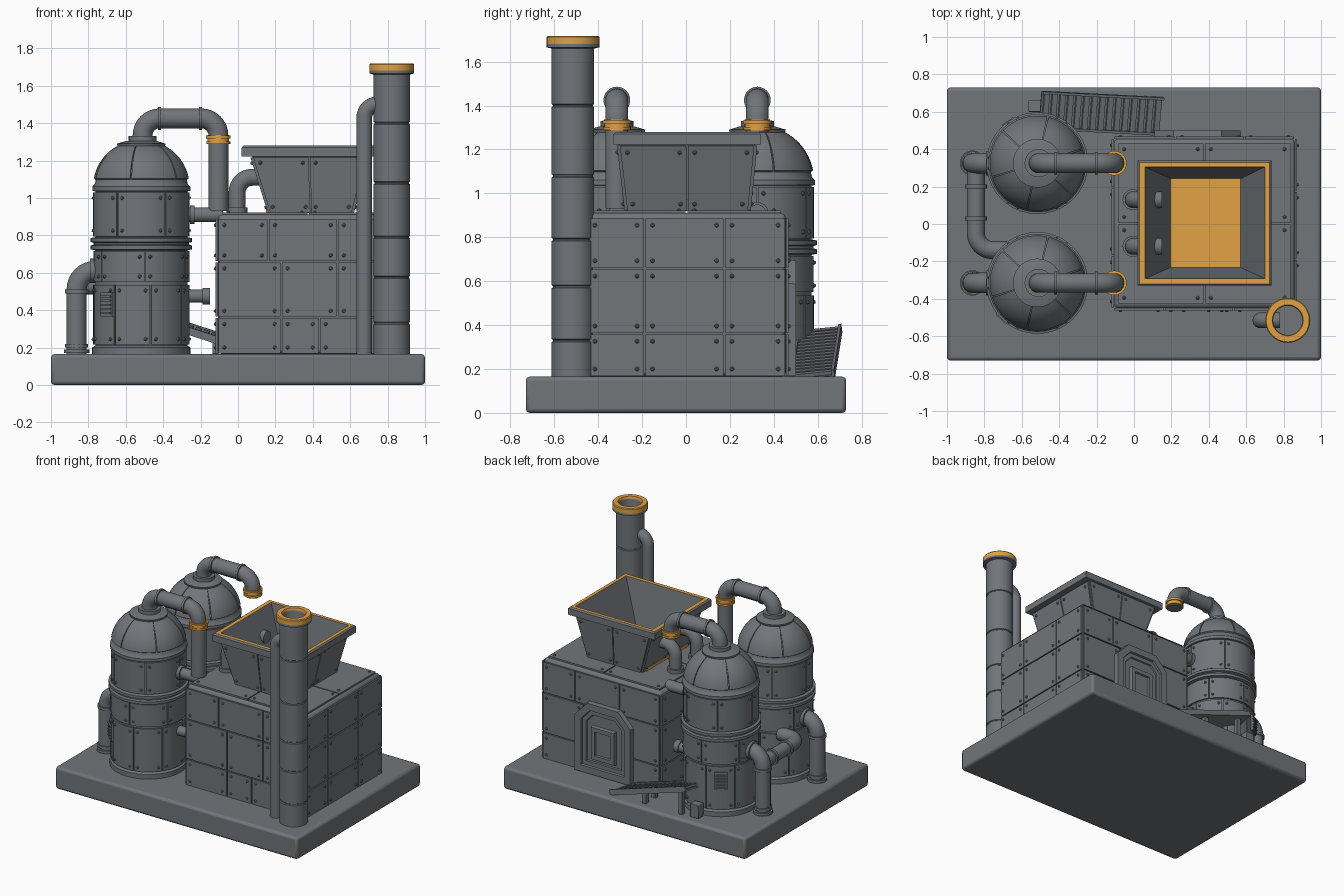
import bpy, bmesh, math
from mathutils import Vector as V, Matrix

if "Cube" in bpy.data.objects:
    bpy.data.objects.remove(bpy.data.objects["Cube"], do_unlink=True)


def material(name, rgb):
    m = bpy.data.materials.new(name)
    m.use_nodes = True
    m.diffuse_color = (*rgb, 1)
    m.node_tree.nodes["Principled BSDF"].inputs["Base Color"].default_value = (*rgb, 1)
    return m


GREY = material("steel_grey", (0.165, 0.18, 0.195))
ORANGE = material("warm_orange", (0.75, 0.36, 0.06))


def finish(name, bm, mats=(GREY,), bevel=0, recalc=True):
    bmesh.ops.remove_doubles(bm, verts=bm.verts, dist=1e-5)
    if recalc:
        bmesh.ops.recalc_face_normals(bm, faces=bm.faces)
    me = bpy.data.meshes.new(name)
    bm.to_mesh(me)
    bm.free()
    for m in mats:
        me.materials.append(m)
    me.shade_smooth()
    me.set_sharp_from_angle(angle=math.radians(35))
    ob = bpy.data.objects.new(name, me)
    bpy.context.collection.objects.link(ob)
    if bevel:
        mod = ob.modifiers.new("edge", "BEVEL")
        mod.width, mod.segments = bevel, 2
    return ob


def box(bm, centre, size):
    bmesh.ops.create_cube(bm, size=1, matrix=Matrix.Translation(centre) @ Matrix.Diagonal((*size, 1)))


def disc(bm, centre, axis, r, h):
    rot = V(axis).to_track_quat("Z", "Y").to_matrix().to_4x4()
    bmesh.ops.create_cone(bm, cap_ends=True, segments=24, radius1=r, radius2=r, depth=h,
                          matrix=Matrix.Translation(centre) @ rot)


def rivet(bm, p):
    bmesh.ops.create_icosphere(bm, subdivisions=1, radius=0.011, matrix=Matrix.Translation(p))


def lathe(bm, profile, cx, cy, start=0, sweep=math.tau, steps=40, closed=False):
    full = sweep > 6.28
    cols = []
    for i in range(steps if full else steps + 1):
        a = start + sweep * i / steps
        cols.append([bm.verts.new((cx + r * math.cos(a), cy + r * math.sin(a), z)) for r, z in profile])
    n = len(profile)
    for i in range(steps):
        p, q = cols[i], cols[(i + 1) % len(cols)]
        for j in range(n if closed else n - 1):
            k = (j + 1) % n
            bm.faces.new((p[j], q[j], q[k], p[k]))
    if not full:
        bm.faces.new(cols[0])
        bm.faces.new(cols[-1][::-1])


def pipe(name, pts, r, bend=0.09):
    """Round pipe through the points, with a filleted elbow at each corner."""
    pts = [V(p) for p in pts]
    path = [pts[0]]
    for a, b, c in zip(pts, pts[1:], pts[2:]):
        p, q = b + (a - b).normalized() * bend, b + (c - b).normalized() * bend
        o = p + q - b
        for i in range(9):
            t = i / 8 * math.pi / 2
            path.append(o + (p - o) * math.cos(t) + (q - o) * math.sin(t))
    path.append(pts[-1])
    cu = bpy.data.curves.new(name, "CURVE")
    cu.dimensions, cu.bevel_depth, cu.bevel_resolution, cu.use_fill_caps = "3D", r, 5, True
    sp = cu.splines.new("POLY")
    sp.points.add(len(path) - 1)
    for s, p in zip(sp.points, path):
        s.co = (*p, 1)
    tmp = bpy.data.objects.new(name + "_path", cu)
    bpy.context.collection.objects.link(tmp)
    me = bpy.data.meshes.new_from_object(tmp.evaluated_get(bpy.context.evaluated_depsgraph_get()))
    bpy.data.objects.remove(tmp, do_unlink=True)
    bm = bmesh.new()
    bm.from_mesh(me)
    me.materials.clear()
    return finish(name, bm)


def plates(bm, quad, rows, thick=0.012, gap=0.004, inset=0.035):
    """Riveted plates over a quad; each row is (v0, v1, inner cuts along u)."""
    a, b, c, d = [V(p) for p in quad]
    n = (b - a).cross(d - a).normalized()
    lu, lv = (c - d).length, (d - a).length

    def at(u, v):
        return a.lerp(b, u).lerp(d.lerp(c, u), v)

    def corners(u0, u1, v0, v1, g):
        x, y = g / lu, g / lv
        return [at(u0 + x, v0 + y), at(u1 - x, v0 + y), at(u1 - x, v1 - y), at(u0 + x, v1 - y)]

    for v0, v1, cuts in rows:
        us = [0, *cuts, 1]
        for u0, u1 in zip(us, us[1:]):
            ring = corners(u0, u1, v0, v1, gap)
            lo = [bm.verts.new(p) for p in ring]
            hi = [bm.verts.new(p + n * thick) for p in ring]
            bm.faces.new(hi)
            for i in range(4):
                j = (i + 1) % 4
                bm.faces.new((lo[i], lo[j], hi[j], hi[i]))
            for p in corners(u0, u1, v0, v1, inset):
                rivet(bm, p + n * thick)


# Base slab
bm = bmesh.new()
box(bm, (0, 0, 0.0825), (2, 1.46, 0.165))
finish("base", bm, bevel=0.018)

# Furnace housing and its riveted plating
X0, X1, Y0, Y1, Z0, Z1 = -0.108, 0.86, -0.45, 0.455, 0.165, 0.91
bm = bmesh.new()
box(bm, ((X0 + X1) / 2, (Y0 + Y1) / 2, (Z0 + Z1) / 2), (X1 - X0, Y1 - Y0, Z1 - Z0))
finish("housing", bm, bevel=0.022)
bm = bmesh.new()
side = [(0, 0.27, [0.29, 0.69]), (0.27, 0.68, [0.29, 0.69]), (0.68, 1, [0.29, 0.69])]
front = [(0, 0.27, [0.35, 0.56]), (0.27, 0.68, [0.35, 0.66]), (0.68, 1, [0.28, 0.66])]
ring = [(X0, Y0), (X1, Y0), (X1, Y1), (X0, Y1)]
for i, rows in enumerate((front, side, front, side)):
    p, q = ring[i], ring[(i + 1) % 4]
    plates(bm, [(*p, Z0), (*q, Z0), (*q, 0.89), (*p, 0.89)], rows)
e = 0.02
plates(bm, [(X0 + e, Y0 + e, Z1), (X1 - e, Y0 + e, Z1), (X1 - e, Y1 - e, Z1), (X0 + e, Y1 - e, Z1)],
       [(0, 0.5, [0.5]), (0.5, 1, [0.5])])
finish("housing_plates", bm)

# Rear door: stepped frame with clipped upper corners, and a square hatch
bm = bmesh.new()
outline = [(-0.235, 0.165), (0.235, 0.165), (0.235, 0.59), (0.13, 0.7), (-0.13, 0.7), (-0.235, 0.59)]
hatch = [(-0.1, 0.28), (0.1, 0.28), (0.1, 0.53), (-0.1, 0.53)]
for shape, y, steps in ((outline, Y1, [(0.006, 0.045), (0.05, 0), (0.004, -0.015), (0.03, 0), (0.004, -0.01)]),
                        (hatch, Y1 + 0.015, [(0.006, 0.03), (0.03, 0), (0.004, -0.012)])):
    f = bm.faces.new([bm.verts.new((0.34 - x, y, z)) for x, z in shape])
    f.normal_update()
    for t, d in steps:
        bmesh.ops.inset_region(bm, faces=[f], thickness=t, depth=d, use_boundary=True, use_even_offset=True)
finish("rear_door", bm, recalc=False)

# Hopper: rectangular loops lofted up the outside, over the rim and down inside
loops = [(0.17, 0.61, -0.27, 0.285, 0.92), (0.075, 0.685, -0.305, 0.315, 1.222),
         (0.02, 0.735, -0.33, 0.34, 1.222), (0.02, 0.735, -0.33, 0.34, 1.27),
         (0.03, 0.725, -0.32, 0.33, 1.28), (0.06, 0.7, -0.292, 0.305, 1.28),
         (0.2, 0.565, -0.23, 0.24, 0.93)]
corner = [[(x0, y0, z), (x1, y0, z), (x1, y1, z), (x0, y1, z)] for x0, x1, y0, y1, z in loops]
bm = bmesh.new()
vs = [[bm.verts.new(p) for p in c] for c in corner]
for k in range(len(vs) - 1):
    for i in range(4):
        j = (i + 1) % 4
        bm.faces.new((vs[k][i], vs[k][j], vs[k + 1][j], vs[k + 1][i])).material_index = int(k == 4)
finish("hopper", bm, (GREY, ORANGE), recalc=False)
bm = bmesh.new()
for i in range(4):
    j = (i + 1) % 4
    plates(bm, [corner[0][i], corner[0][j], corner[1][j], corner[1][i]], [(0, 1, [0.5])], 0.01)
finish("hopper_plates", bm)
bm = bmesh.new()
box(bm, (0.37, 0.005, 0.932), (0.44, 0.5, 0.02))
finish("hopper_floor", bm, (ORANGE,))

# Chimney with grooved joints and a hollow flared cap
CX, CY = 0.822, -0.515
prof = [(0, Z0), (0.097, Z0)]
for z in (0.33, 0.575, 0.79, 1.08, 1.4):
    prof += [(0.097, z - 0.007), (0.091, z - 0.003), (0.091, z + 0.003), (0.097, z + 0.007)]
prof += [(0.097, 1.66), (0.12, 1.665), (0.12, 1.68), (0.12, 1.712), (0.115, 1.718), (0.083, 1.718),
         (0.078, 1.7), (0.078, 1.4), (0, 1.4)]
bm = bmesh.new()
lathe(bm, prof, CX, CY)
for f in bm.faces:
    c = f.calc_center_median()
    if c.z > 1.69 and math.hypot(c.x - CX, c.y - CY) > 0.079:
        f.material_index = 1
finish("chimney", bm, (GREY, ORANGE))
pipe("chimney_side_pipe", [(0.675, CY, Z0), (0.675, CY, 1.5), (0.78, CY, 1.5)], 0.042, 0.07)

# Storage tanks with their pipework
R = 0.257
TX = -0.517
dome = [(0.248 * math.cos(math.radians(t)), 1.055 + 0.25 * math.sin(math.radians(t))) for t in range(5, 61, 5)]
core = [(0, Z0), (0.264, Z0), (0.264, 0.2), (0.246, 0.21), (0.246, 0.72), (0.272, 0.725), (0.272, 0.745),
        (0.255, 0.75), (0.255, 0.76), (0.272, 0.765), (0.272, 0.785), (0.246, 0.79), (0.246, 1.035),
        (0.262, 1.038), (0.262, 1.06), *dome, (0.13, 1.29), (0.08, 1.305), (0, 1.305)]
for name, ty, vent in (("front", -0.315, 225), ("rear", 0.325, 125)):
    bm = bmesh.new()
    lathe(bm, core, TX, ty)
    finish(name + "_tank", bm)

    bm = bmesh.new()
    shell = [(r * 1.04, z + 0.006) for r, z in dome[1:]] + [(r * 0.97, z - 0.005) for r, z in dome[:0:-1]]
    rows = [([(0.24, a), (R, a), (R, b), (0.24, b)], n, off)
            for a, b, n, off in ((0.215, 0.535, 8, 0.2), (0.55, 0.715, 6, 0.6), (0.795, 1.03, 6, 0))]
    for sec, n, off in rows + [(shell, 6, 0.3)]:
        for i in range(n):
            a, w = off + math.tau * i / n, math.tau / n
            lathe(bm, sec, TX, ty, a + 0.014, w - 0.028, 8, closed=True)
            if sec is not shell:
                for ang in (a + 0.11, a + w - 0.11):
                    for z in (sec[0][1] + 0.03, sec[2][1] - 0.03):
                        rivet(bm, (TX + R * math.cos(ang), ty + R * math.sin(ang), z))
    finish(name + "_tank_plates", bm)

    # Slatted vent on the lower shell
    bm = bmesh.new()
    box(bm, (R - 0.002, 0, 0.43), (0.02, 0.09, 0.13))
    for i in range(5):
        box(bm, (R + 0.01, 0, 0.385 + i * 0.022), (0.018, 0.075, 0.009))
    bm.transform(Matrix.Translation((TX, ty, 0)) @ Matrix.Rotation(math.radians(vent), 4, "Z"))
    finish(name + "_tank_vent", bm)

    # Overhead, outlet and feed pipes
    end = 0.93 if name == "front" else 1.28
    pipe(name + "_top_pipe", [(-0.51, ty, 1.28), (-0.51, ty, 1.425), (-0.105, ty, 1.425), (-0.105, ty, end)], 0.053)
    pipe(name + "_outlet_pipe", [(-0.7, ty, 0.61), (-0.863, ty, 0.61), (-0.863, ty, Z0)], 0.055, 0.1)
    pipe(name + "_feed_pipe", [(-0.3, ty, 0.91), (-0.08, ty, 0.91)], 0.04)
    pipe(name + "_stub", [(-0.3, ty, 0.475), (-0.155, ty, 0.475)], 0.036)
    bm = bmesh.new()
    disc(bm, (-0.51, ty, 1.315), (0, 0, 1), 0.075, 0.03)
    for x in (-0.42, -0.2):
        disc(bm, (x, ty, 1.425), (1, 0, 0), 0.061, 0.016)
    for z, r in ((0.18, 0.068), (0.21, 0.062), (0.5, 0.063)):
        disc(bm, (-0.863, ty, z), (0, 0, 1), r, 0.02)
    disc(bm, (-0.775, ty, 0.61), (1, 0, 0), 0.066, 0.03)
    disc(bm, (-0.17, ty, 0.475), (1, 0, 0), 0.044, 0.04)
    disc(bm, (-0.245, ty, 0.91), (1, 0, 0), 0.05, 0.025)
    finish(name + "_pipe_flanges", bm)
    bm = bmesh.new()
    for z, r, h in ((1.312, 0.058, 0.05), (1.295, 0.064, 0.014), (1.325, 0.066, 0.016)):
        disc(bm, (-0.105, ty, z), (0, 0, 1), r, h)
    finish(name + "_orange_collar", bm, (ORANGE,))

# Pipe linking the two tanks
pipe("link_pipe", [(-0.845, 0.33, 0.53), (-0.845, -0.14, 0.53), (-0.68, -0.14, 0.53)], 0.048)
bm = bmesh.new()
for y in (0.2, 0.03):
    disc(bm, (-0.845, y, 0.53), (0, 1, 0), 0.058, 0.02)
finish("link_pipe_flanges", bm)

# Elbows from the housing into the hopper
for name, y in (("front", -0.12), ("rear", 0.13)):
    pipe(name + "_hopper_elbow", [(-0.005, y, 0.9), (-0.005, y, 1.11), (0.15, y, 1.11)], 0.045, 0.08)
    bm = bmesh.new()
    disc(bm, (-0.005, y, 0.935), (0, 0, 1), 0.056, 0.03)
    finish(name + "_elbow_flange", bm)

# Sloping slatted chute behind the tanks, with legs and a small post
bm = bmesh.new()
box(bm, (0, 0, -0.012), (0.68, 0.19, 0.012))
for y in (-0.095, 0.095):
    box(bm, (0, y, 0), (0.68, 0.014, 0.04))
for i in range(15):
    box(bm, (-0.315 + i * 0.045, 0, 0.004), (0.03, 0.18, 0.016))
bm.transform(Matrix.Translation((-0.175, 0.592, 0.272)) @ Matrix.Rotation(math.radians(-3), 4, "Z")
             @ Matrix.Rotation(math.radians(18), 4, "Y") @ Matrix.Rotation(math.radians(6), 4, "X"))
finish("chute", bm)
bm = bmesh.new()
for x, top in ((-0.42, 0.34), (-0.12, 0.24)):
    for y in (0.54, 0.65):
        box(bm, (x, y, (Z0 + top) / 2), (0.035, 0.035, top - Z0))
box(bm, (-0.53, 0.63, 0.215), (0.07, 0.06, 0.1))
finish("chute_legs", bm, bevel=0.004)
